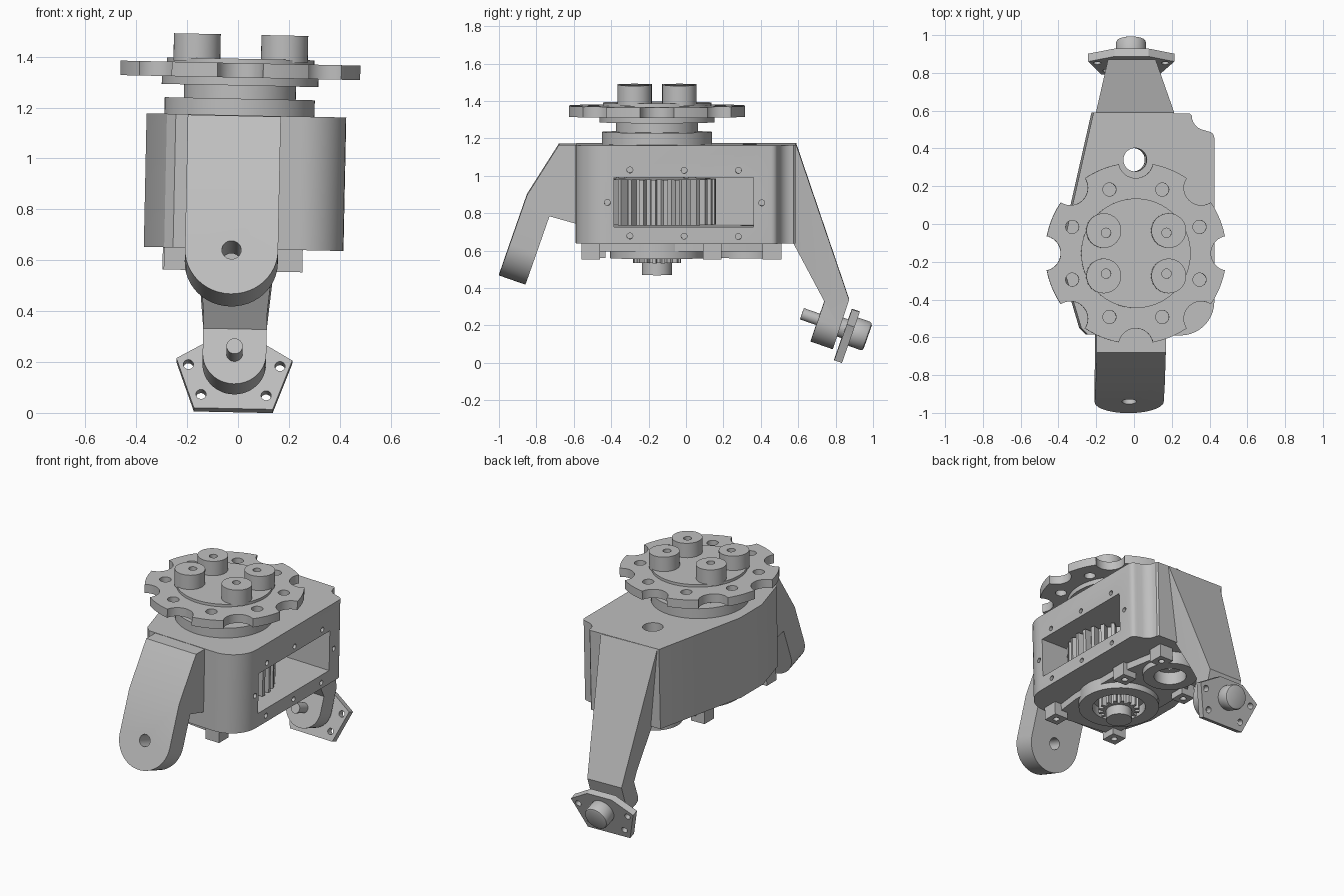
import bpy, bmesh, math
from mathutils import Matrix, Vector

if "Cube" in bpy.data.objects:
    bpy.data.objects.remove(bpy.data.objects["Cube"])

grey = bpy.data.materials.new("plain_grey")
grey.diffuse_color = (0.52, 0.52, 0.52, 1)
grey.use_nodes = True
grey.node_tree.nodes["Principled BSDF"].inputs["Base Color"].default_value = grey.diffuse_color
PI = math.pi


# ---------- helpers ----------
def prism(name, pts, lo, hi, M=Matrix()):
    """Extrude a 2D outline from lo to hi along local z, then place it with M."""
    bm = bmesh.new()
    f = bm.faces.new([bm.verts.new((x, y, lo)) for x, y in pts])
    r = bmesh.ops.extrude_face_region(bm, geom=[f])
    vs = [g for g in r["geom"] if isinstance(g, bmesh.types.BMVert)]
    bmesh.ops.translate(bm, verts=vs, vec=(0, 0, hi - lo))
    bmesh.ops.recalc_face_normals(bm, faces=bm.faces)
    bm.transform(M)
    me = bpy.data.meshes.new(name)
    bm.to_mesh(me)
    bm.free()
    me.materials.append(grey)
    ob = bpy.data.objects.new(name, me)
    bpy.context.collection.objects.link(ob)
    return ob


def arc(cx, cy, r, a0, a1, n):
    """Points on an arc, angles in degrees."""
    return [(cx + r * math.cos(math.radians(a0 + (a1 - a0) * i / n)),
             cy + r * math.sin(math.radians(a0 + (a1 - a0) * i / n))) for i in range(n + 1)]


def cyl(name, x, y, r, lo, hi, M=Matrix(), n=40):
    return prism(name, arc(x, y, r, 0, 360, n)[:-1], lo, hi, M)


def gear(name, x, y, r0, r1, teeth, lo, hi):
    pts = []
    for i in range(teeth):
        for k, r in ((0, r0), (.4, r0), (.52, r1), (.88, r1)):
            a = (i + k) * 2 * PI / teeth
            pts.append((x + r * math.cos(a), y + r * math.sin(a)))
    return prism(name, pts, lo, hi)


def combine(ob, others, op='DIFFERENCE'):
    """Apply booleans and remove the cutters."""
    for c in others:
        m = ob.modifiers.new("cut", 'BOOLEAN')
        m.operation, m.solver, m.object = op, 'EXACT', c
    me = bpy.data.meshes.new_from_object(ob.evaluated_get(bpy.context.evaluated_depsgraph_get()))
    ob.modifiers.clear()
    ob.data = me
    for c in others:
        bpy.data.objects.remove(c)
    return ob


def plate_frame(y, z):
    """Frame of the sloping foot plates: u = x, v = up the plate, w = facing front."""
    a = math.atan2(.33, .944)
    c, s = math.cos(a), math.sin(a)
    return Matrix(((1, 0, 0, 0), (0, s, -c, y), (0, c, s, z), (0, 0, 0, 1)))


YZ = Matrix(((0, 0, 1, 0), (1, 0, 0, 0), (0, 1, 0, 0), (0, 0, 0, 1)))   # profile in y, z
GY, HY = -.155, .34                                                     # gear and bore centres

# ---------- gearbox body ----------
outline = [(-.22, .59), (-.365, -.05), (-.365, -.28), (-.285, -.55), (-.25, -.585)]
outline += arc(.24, -.41, .18, -90, 0, 10)
outline += arc(.385, .455, .035, 0, 90, 4) + arc(.38, .575, .08, 265, 180, 6) + [(.29, .585)]
body = prism("gearbox_body", outline, .645, 1.17)
window = prism("window_cut", [(-.385, .735), (.36, .735), (.36, 1.0), (-.385, 1.0)], -.25, .6, YZ)
holes = [(-.3, 1.04), (-.01, 1.038), (.28, 1.038), (-.42, .866), (.405, .864),
         (-.3, .687), (-.01, .686), (.28, .684)]
combine(body, [window, cyl("bore_cut", 0, HY, .062, .5, 1.3)] +
        [cyl("screw_cut", y, z, .016, .37, .5, YZ, 14) for y, z in holes])
gear("main_gear", 0, GY, .27, .315, 30, .74, .985)

# ---------- underside ----------
under = [(-.25, -.5), (.2, -.54), (.23, -.3), (.23, .15), (.17, .46), (-.1, .46), (-.25, .2)]


def under_cuts():
    return [cyl("recess_cut", 0, GY, .165, .5, .625), cyl("bore_cut", 0, HY, .1, .5, .7)]


combine(prism("base_plate", under, .6, .648), under_cuts())
combine(cyl("bearing_boss", 0, GY, .25, .56, .648), under_cuts())
combine(cyl("bore_boss", 0, HY, .17, .562, .648), under_cuts())
for x, y in ((.21, -.51), (.2, .14), (.17, .46), (-.24, .18), (-.235, -.48)):
    tab = prism("mount_tab", [(x - .05, y - .05), (x + .05, y - .05),
                              (x + .05, y + .05), (x - .05, y + .05)], .558, .65)
    combine(tab, [cyl("tab_cut", x, y, .02, .5, .62, n=14)])
gear("drive_pinion", 0, GY, .1, .128, 16, .535, .64)
cyl("drive_shaft", 0, GY, .08, .47, .64)

# ---------- turntable on top ----------
for name, r, lo, hi in (("turntable_base", .295, 1.16, 1.235), ("turntable_neck", .22, 1.23, 1.29),
                        ("turntable_collar", .308, 1.287, 1.322), ("turntable_cap", .29, 1.37, 1.392)):
    cyl(name, 0, GY, r, lo, hi, n=64)
disc = cyl("turntable_disc", 0, GY, .48, 1.318, 1.375, n=96)
cuts = []
for i in range(8):
    a, b = i * PI / 4, (i + .5) * PI / 4
    cuts.append(cyl("notch_cut", .49 * math.cos(a), GY + .49 * math.sin(a), .092, 1.2, 1.5))
    cuts.append(cyl("hole_cut", .365 * math.cos(b), GY + .365 * math.sin(b), .035, 1.2, 1.5, n=24))
combine(disc, cuts)
for sx in (-1, 1):
    for sy in (-1, 1):
        stud = cyl("turntable_stud", sx * .172, GY + sy * .12, .092, 1.38, 1.487)
        combine(stud, [cyl("stud_cut", sx * .16, GY + sy * .108, .025, 1.44, 1.6, n=20)])

# ---------- front leg ----------
F = plate_frame(-.94, .64)
F.translation.x = -.02
leg = prism("front_leg", [(-.5, 1.168), (-.68, 1.168), (-.85, .9), (-1.01, .442),
                          (-.867, .395), (-.73, .787), (-.58, .745), (-.5, .745)], -.4, .4, YZ)
shape = prism("leg_shape", arc(0, 0, .183, 180, 360, 24) + [(.183, 1.5), (-.183, 1.5)], -2, 2, F)
combine(leg, [shape], 'INTERSECT')
combine(leg, [cyl("pivot_cut", 0, 0, .038, -.4, .3, F, 24)])

# ---------- rear leg ----------
P = plate_frame(.75, .217)
leg = prism("rear_leg", [(.5, 1.168), (.59, 1.168), (.872, .34), (.777, .05), (.657, .09),
                         (.74, .33), (.57, .65), (.5, .65)], -.4, .4, YZ)
shape = prism("leg_shape", arc(0, 0, .125, 180, 360, 24) +
              [(.125, .15), (.207, .842), (.207, 1.5), (-.207, 1.5), (-.207, .842), (-.125, .15)],
              -2, 2, P)
combine(leg, [shape], 'INTERSECT')

# ---------- pin, flange and boss on the rear leg ----------
cyl("pivot_pin", 0, 0, .032, -.06, .138, P, 24)
cyl("pivot_hub", 0, 0, .053, -.12, -.04, P, 28)
flange = prism("foot_flange", [(-.155, -.175), (.155, -.175), (.228, .03), (.09, .112),
                               (-.09, .112), (-.228, .03)], -.15, -.106, P)
combine(flange, [cyl("flange_cut", x, y, .02, -.3, .1, P, 16)
                 for x, y in ((-.18, .005), (.18, .005), (-.128, -.118), (.128, -.118))])
boss = cyl("foot_boss", 0, 0, .08, -.235, -.14, P)
bev = boss.modifiers.new("bevel", 'BEVEL')
bev.width, bev.segments, bev.limit_method = .015, 2, 'ANGLE'
combine(boss, [])

# ---------- slight lean of the whole assembly, smooth round faces ----------
pivot = Vector((0, 0, .9))
lean = Matrix.Translation(pivot) @ Matrix.Rotation(math.radians(1.2), 4, 'Y') @ Matrix.Translation(-pivot)
bpy.ops.object.select_all(action='DESELECT')
for ob in bpy.context.scene.objects:
    ob.data.transform(lean)
    ob.select_set(True)
    bpy.context.view_layer.objects.active = ob
bpy.ops.object.shade_smooth_by_angle(angle=math.radians(25))
